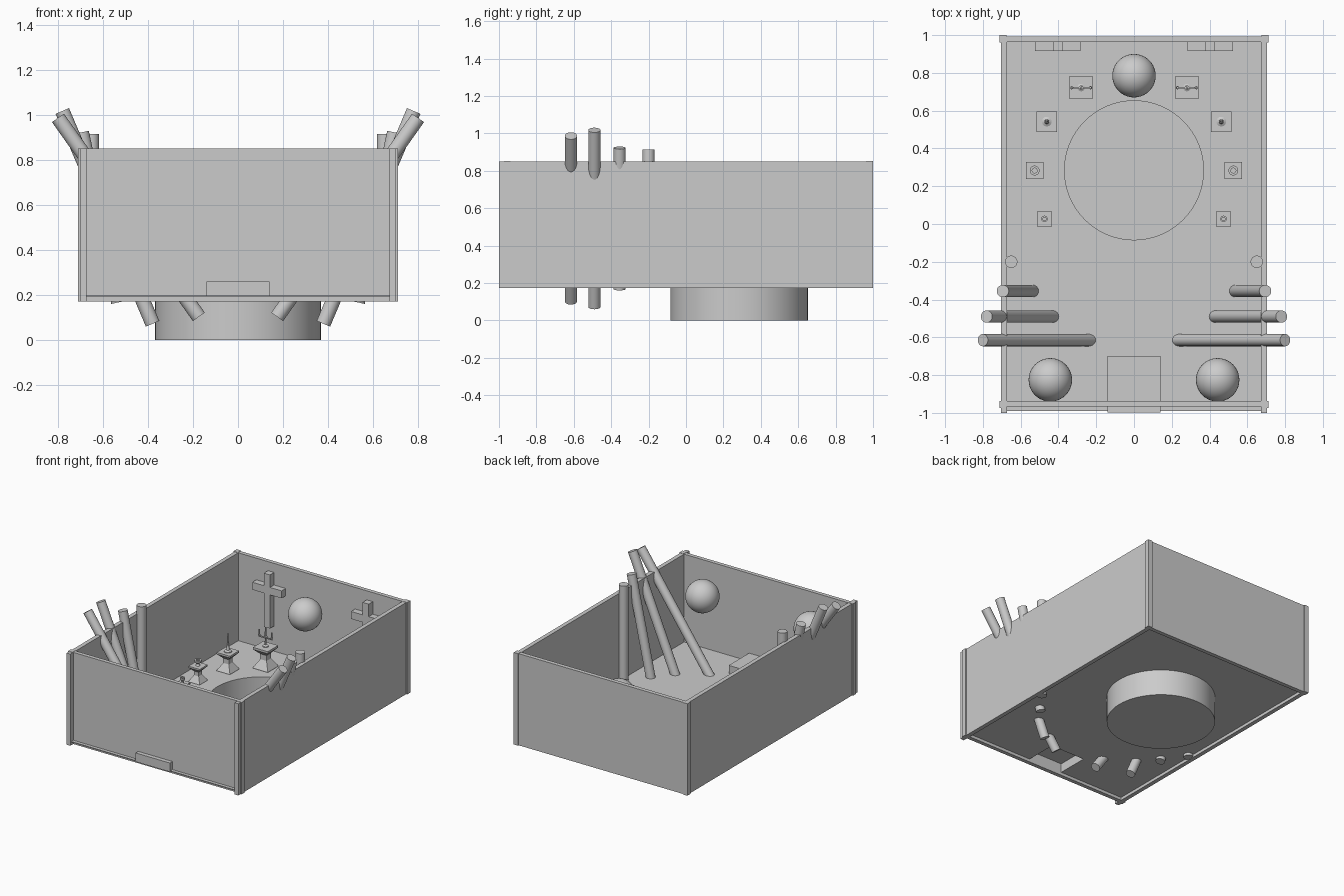
import bpy, bmesh, math
from mathutils import Matrix, Vector

if "Cube" in bpy.data.objects:
    bpy.data.objects.remove(bpy.data.objects["Cube"])


def finish(name, bm, smooth=False):
    bmesh.ops.recalc_face_normals(bm, faces=bm.faces)
    me = bpy.data.meshes.new(name)
    bm.to_mesh(me)
    bm.free()
    ob = bpy.data.objects.new(name, me)
    bpy.context.collection.objects.link(ob)
    if smooth:
        bpy.ops.object.select_all(action='DESELECT')
        ob.select_set(True)
        bpy.context.view_layer.objects.active = ob
        bpy.ops.object.shade_smooth_by_angle(angle=math.radians(35))
    return ob


def box(name, x0, x1, y0, y1, z0, z1):
    bm = bmesh.new()
    bmesh.ops.create_cube(bm, size=1)
    for v in bm.verts:
        v.co = Vector(((x0 + x1) / 2 + v.co.x * (x1 - x0),
                       (y0 + y1) / 2 + v.co.y * (y1 - y0),
                       (z0 + z1) / 2 + v.co.z * (z1 - z0)))
    return finish(name, bm)


def cylinder(name, center, r, length, tilt=0, segs=32):
    bm = bmesh.new()
    m = Matrix.Translation(center) @ Matrix.Rotation(tilt, 4, 'Y')
    bmesh.ops.create_cone(bm, cap_ends=True, segments=segs, radius1=r, radius2=r,
                          depth=length, matrix=m)
    return finish(name, bm, True)


def lathe(name, loc, profile, segs, smooth=True):
    # profile rings of (radius, height), capped at both ends
    bm = bmesh.new()
    off = math.pi / 4
    rings = [[bm.verts.new((loc[0] + r * math.cos(off + 2 * math.pi * i / segs),
                            loc[1] + r * math.sin(off + 2 * math.pi * i / segs),
                            loc[2] + h)) for i in range(segs)] for r, h in profile]
    for a, b in zip(rings, rings[1:]):
        for i in range(segs):
            j = (i + 1) % segs
            bm.faces.new((a[i], a[j], b[j], b[i]))
    bm.faces.new(rings[0])
    bm.faces.new(rings[-1])
    return finish(name, bm, smooth)


def remove_cap(ob, top):
    bm = bmesh.new()
    bm.from_mesh(ob.data)
    caps = [f for f in bm.faces if (f.normal.z > 0.9 if top else f.normal.z < -0.9)]
    bmesh.ops.delete(bm, geom=caps, context='FACES_ONLY')
    bm.to_mesh(ob.data)
    bm.free()


Z0, Z1, FLOOR = 0.172, 0.85, 0.20

# floor with openings for the pit and the entry step
floor = box("floor", -0.69, 0.69, -0.99, 0.97, FLOOR - 0.006, FLOOR)
cutters = [cylinder("pit_cutter", (0, 0.284, 0.2), 0.368, 0.2, 0, 64),
           box("step_cutter", -0.14, 0.14, -0.945, -0.702, 0.1, 0.24)]
for c in cutters:
    c.hide_render = True
    c.hide_viewport = True
    mod = floor.modifiers.new("opening", 'BOOLEAN')
    mod.operation = 'DIFFERENCE'
    mod.solver = 'EXACT'
    mod.object = c

# open round pit below the floor
pit = cylinder("pit", (0, 0.284, FLOOR / 2), 0.368, FLOOR, 0, 64)
remove_cap(pit, True)

# entry step, hollow underneath
step = box("entry_step", -0.14, 0.14, -0.997, -0.70, 0.195, 0.26)
remove_cap(step, False)

# walls
box("front_wall", -0.69, 0.69, -0.966, -0.937, Z0, Z1)
box("back_wall", -0.69, 0.69, 0.963, 0.993, Z0, Z1)

for s, side in ((-1, "left"), (1, "right")):
    x = sorted((s * 0.672, s * 0.703))
    box(side + "_wall", *x, -1.0, 0.985, Z0, Z1)
    # corner posts
    x = sorted((s * 0.675, s * 0.711))
    box(side + "_front_post", *x, -0.973, -0.937, Z0, Z1 + 0.002)
    box(side + "_back_post", *x, 0.962, 1.0, Z0, Z1 + 0.002)

    # leaning poles
    for i, (px, py, length, deg) in enumerate(((0.65, -0.2, 0.74, 0),
                                               (0.613, -0.355, 0.773, 12.2),
                                               (0.58, -0.49, 1.027, 23.0),
                                               (0.487, -0.615, 1.083, 35.3))):
        cylinder(f"{side}_pole_{i}", (s * px, py, 0.545), 0.0325, length,
                 s * math.radians(deg))

    # wall crosses
    cx = s * 0.404
    box(side + "_cross_post", cx - 0.025, cx + 0.025, 0.915, 0.965, 0.386, 0.783)
    box(side + "_cross_arm", cx - 0.12, cx + 0.12, 0.9155, 0.965, 0.635, 0.69)

    # pedestals of decreasing size
    for i, (px, py, h) in enumerate(((0.28, 0.722, 0.061), (0.462, 0.542, 0.054),
                                     (0.526, 0.283, 0.046), (0.474, 0.027, 0.039))):
        q = math.sqrt(2) * h
        base = FLOOR - 0.004
        lathe(f"{side}_pedestal_{i}", (s * px, py, base),
              [(q, 0), (q, .15 * h), (.42 * q, 1.1 * h), (.42 * q, 1.75 * h),
               (q, 2.35 * h), (q, 2.6 * h)], 4, False)
        top = (s * px, py, base + 2.6 * h)
        if i == 0:
            # three-branched candle holder
            lathe(f"{side}_branch_holder", top,
                  [(.02, 0), (.02, .006), (.006, .014), (.005, .06), (.012, .066),
                   (.012, .075), (.006, .077), (.005, .14)], 16)
            box(f"{side}_branch_arm", s * px - .056, s * px + .056, py - .004, py + .004,
                top[2] + .06, top[2] + .068)
            for k in (-1, 1):
                lathe(f"{side}_branch_candle", (s * px + k * .05, py, top[2] + .064),
                      [(.006, 0), (.009, .012), (.005, .014), (.005, .05)], 12)
        elif i == 1:
            # tall candlestick
            lathe(f"{side}_candlestick", top,
                  [(.026, 0), (.026, .006), (.012, .014), (.007, .05), (.011, .056),
                   (.006, .06), (.004, .135)], 20)
        else:
            # short cup
            r = .026 if i == 2 else .017
            lathe(f"{side}_cup_{i}", top,
                  [(.6 * r, 0), (.35 * r, .015), (r, .03), (r, .042), (.5 * r, .042),
                   (.5 * r, .034)], 20)

# floating globes
for name, x, y in (("back_globe", 0, 0.785), ("left_globe", -0.443, -0.825),
                   ("right_globe", 0.443, -0.825)):
    bm = bmesh.new()
    bmesh.ops.create_uvsphere(bm, u_segments=40, v_segments=20, radius=0.115,
                              matrix=Matrix.Translation((x, y, 0.643)))
    finish(name, bm, True)
